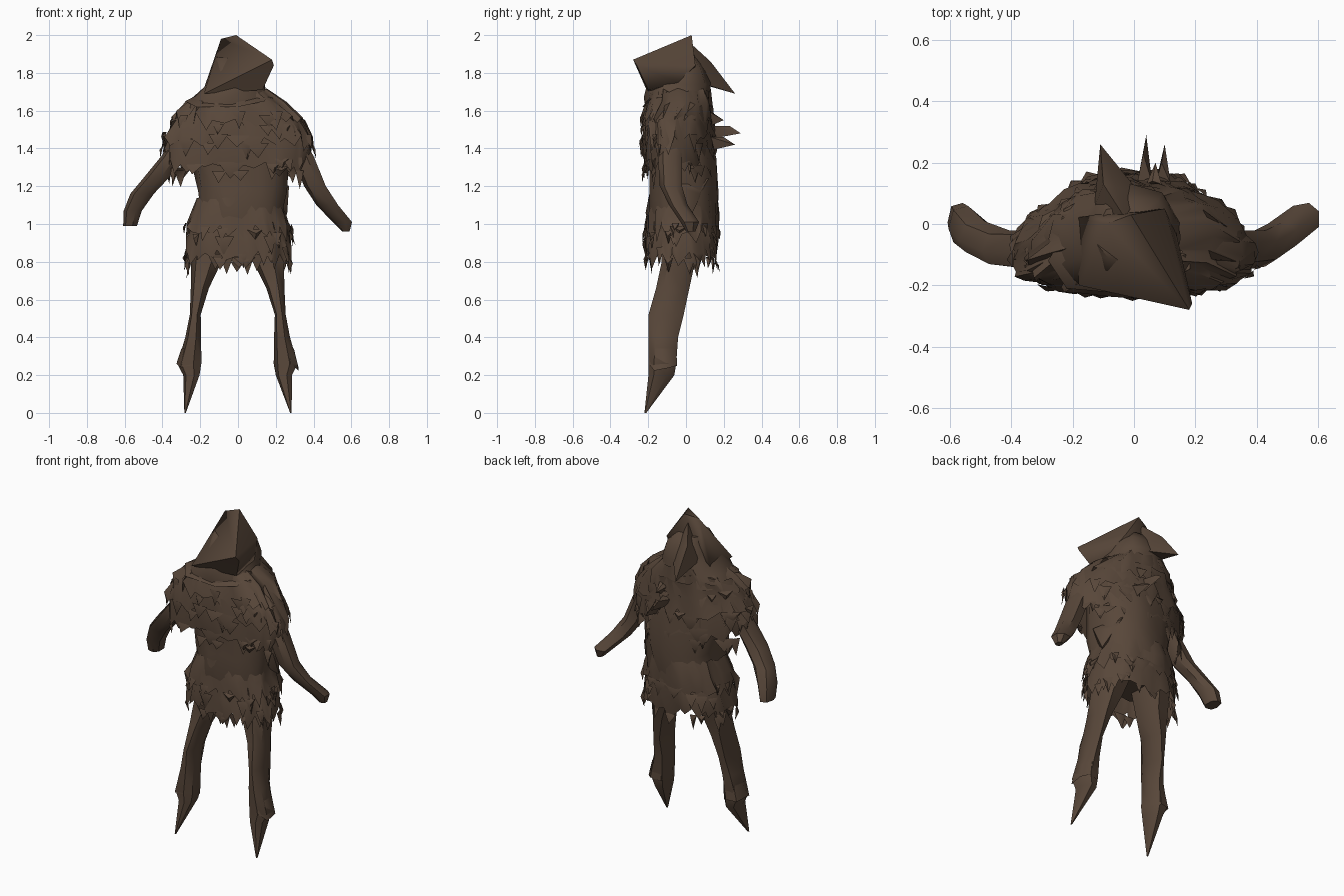
import bpy
import bmesh
import math
import random
from mathutils import Vector

random.seed(7)
default = bpy.data.objects.get("Cube")
if default:
    bpy.data.objects.remove(default)

brown = bpy.data.materials.new("dark_brown_cloth")
brown.use_nodes = True
brown.diffuse_color = (0.098, 0.063, 0.042, 1)
shader = next(n for n in brown.node_tree.nodes if n.type == "BSDF_PRINCIPLED")
shader.inputs["Base Color"].default_value = brown.diffuse_color
shader.inputs["Roughness"].default_value = 0.9


def finish(name, bm, angle=40):
    """Turn a bmesh into a shaded object."""
    bmesh.ops.recalc_face_normals(bm, faces=bm.faces)
    mesh = bpy.data.meshes.new(name)
    bm.to_mesh(mesh)
    bm.free()
    mesh.materials.append(brown)
    obj = bpy.data.objects.new(name, mesh)
    bpy.context.collection.objects.link(obj)
    bpy.ops.object.select_all(action="DESELECT")
    obj.select_set(True)
    bpy.context.view_layer.objects.active = obj
    bpy.ops.object.shade_smooth_by_angle(angle=math.radians(angle))


def surface_point(row, angle):
    """Point on a section: height, centre x, half width, front y, back y."""
    z, cx, rx, front, back = row
    broad = rx > 0.3  # shoulder sections are flat in front and taper behind
    cy = front + (0.3 if broad else 0.42) * (back - front)
    c, s = math.cos(angle), math.sin(angle)
    depth = back - cy if s > 0 else cy - front
    power = 1.05 if broad and s > 0 else 0.83
    x = cx + rx * math.copysign(abs(c) ** power, c)
    y = cy + depth * math.copysign(abs(s) ** power, s)
    return Vector((x, y, z))


def loft(name, rows, sides=8, rough=0.0, jag=0.0, caps=True, angle=40):
    """Skin the sections; jag tears the last one into a ragged hem."""
    bm = bmesh.new()
    rings = []
    for k, row in enumerate(rows):
        ring = []
        for i in range(sides):
            p = surface_point(row, math.tau * (i + 0.5) / sides)
            p += Vector(random.uniform(-rough, rough) for _ in range(3))
            if jag and k == len(rows) - 1:
                p.z += jag * (random.uniform(0, 0.5) if i % 2 else -random.random())
            ring.append(bm.verts.new(p))
        rings.append(ring)
    for a, b in zip(rings, rings[1:]):
        for i in range(sides):
            j = (i + 1) % sides
            bm.faces.new((a[i], a[j], b[j], b[i]))
    if caps:
        bm.faces.new(rings[0])
        bm.faces.new(rings[-1])
    finish(name, bm, angle)


def hull(name, points):
    """Folded solid wrapped round a few points."""
    bm = bmesh.new()
    for p in points:
        bm.verts.new(p)
    result = bmesh.ops.convex_hull(bm, input=bm.verts)
    loose = [g for g in result["geom_interior"] if isinstance(g, bmesh.types.BMVert)]
    bmesh.ops.delete(bm, geom=loose, context="VERTS")
    finish(name, bm, 55)


def shreds(name, row, count, length):
    """Small torn tabs that hang round a section and curl outward."""
    bm = bmesh.new()
    for _ in range(count):
        angle = random.uniform(0, math.tau)
        width = random.uniform(0.06, 0.18)
        drop = random.uniform(0.5, 1) * length
        up = Vector((0, 0, random.uniform(-0.03, 0.05)))
        left, right = (surface_point(row, angle + s * width) for s in (-1, 1))
        mid = surface_point(row, angle) + up
        out = Vector((math.cos(angle), math.sin(angle), 0))
        belly = mid + out * 0.015 - Vector((0, 0, drop * 0.4))
        tip = mid + out * random.uniform(-0.01, 0.025) - Vector((0, 0, drop))
        a, b, c, d = (bm.verts.new(p) for p in (left + up, right + up, belly, tip))
        bm.faces.new((a, b, c))
        bm.faces.new((a, c, d))
        bm.faces.new((c, b, d))
    finish(name, bm, 60)


# Torso
loft("torso", [
    (1.66, -0.02, 0.22, -0.20, 0.12),
    (1.50, 0, 0.27, -0.20, 0.13),
    (1.34, 0.01, 0.25, -0.19, 0.16),
    (1.18, 0.02, 0.23, -0.20, 0.165),
    (1.05, 0.01, 0.22, -0.20, 0.165),
    (0.92, 0, 0.23, -0.18, 0.14),
], sides=18, rough=0.014, angle=60)

# Ragged cape and skirt in overlapping tiers: sections, then tab count
tiers = {
    "cape_lower": ([(1.55, 0, 0.34, -0.20, 0.13), (1.43, 0, 0.385, -0.22, 0.14),
                    (1.31, 0, 0.37, -0.22, 0.15)], 26),
    "cape_middle": ([(1.63, -0.01, 0.26, -0.20, 0.13), (1.54, 0, 0.345, -0.22, 0.14),
                     (1.44, 0, 0.40, -0.23, 0.15)], 26),
    "cape_upper": ([(1.71, -0.01, 0.16, -0.18, 0.12), (1.64, -0.01, 0.26, -0.21, 0.13),
                    (1.55, 0, 0.345, -0.23, 0.14)], 26),
    "skirt_lower": ([(1.02, 0, 0.23, -0.19, 0.16), (0.92, 0, 0.27, -0.21, 0.17),
                     (0.83, 0, 0.28, -0.21, 0.16)], 20),
    "skirt_upper": ([(1.14, 0.01, 0.22, -0.19, 0.16), (1.05, 0, 0.25, -0.21, 0.17),
                     (0.96, 0, 0.28, -0.22, 0.17)], 26),
}
for name, (rows, count) in tiers.items():
    loft(name, rows, sides=42, rough=0.013, jag=0.075, caps=False, angle=55)
    shreds(name + "_shreds", rows[-1], count, 0.1)

# Longer torn strips at the front of the skirt
for x in (-0.12, -0.06, 0.05, 0.1):
    hull("skirt_strip", [(x - 0.04, -0.19, 0.84), (x + 0.04, -0.2, 0.84),
                         (x, -0.18, 0.83), (x, -0.18, 0.71 + abs(x) * 0.4)])

# Hood: draped base, folded peak with a forward point, and a back flap
loft("hood_base", [
    (1.60, -0.03, 0.26, -0.21, 0.13),
    (1.67, -0.04, 0.20, -0.22, 0.13),
    (1.74, -0.01, 0.155, -0.20, 0.13),
    (1.82, -0.01, 0.13, -0.17, 0.10),
    (1.88, -0.03, 0.09, -0.12, 0.06),
], sides=10, rough=0.006, angle=60)
hull("hood_peak", [
    (-0.09, 0, 1.98), (-0.01, 0.03, 2.0), (0.18, -0.28, 1.87), (0.19, -0.26, 1.84),
    (-0.14, -0.09, 1.82), (-0.13, 0.03, 1.82), (0.1, 0.05, 1.84), (0.14, -0.04, 1.75),
    (-0.18, -0.2, 1.69), (0.13, -0.2, 1.71), (-0.19, 0.02, 1.69),
])
hull("hood_back_flap", [
    (-0.03, 0.02, 1.96), (-0.1, 0.13, 1.86), (-0.06, 0.12, 1.85), (-0.11, 0.26, 1.69),
    (-0.13, 0.05, 1.75), (-0.1, 0.13, 1.73), (0.02, 0.1, 1.74),
])
hull("collar_fold", [
    (-0.28, -0.12, 1.65), (-0.22, -0.21, 1.62), (0.14, -0.21, 1.65),
    (0.17, -0.1, 1.70), (-0.1, -0.12, 1.74), (-0.2, 0.02, 1.67), (0, -0.23, 1.62),
])

# Loose torn ends on the back and side
for tip in ((0.04, 0.29, 1.48), (0.1, 0.26, 1.42), (0.07, 0.2, 1.55)):
    x, y, z = tip
    hull("back_rag", [(x - 0.03, 0.13, z + 0.02), (x + 0.02, 0.13, z + 0.04),
                      (x, 0.13, z - 0.03), (x - 0.01, y - 0.06, z + 0.04), tip])
hull("side_rag", [(0.18, -0.08, 1.26), (0.27, -0.04, 1.2), (0.26, 0.03, 1.05),
                  (0.18, 0.12, 1.24), (0.18, -0.05, 1.02), (0.24, 0.07, 1.16)])

# Arms, bent differently
shoulder = [(1.50, 0.26, 0.06, -0.13, 0), (1.36, 0.345, 0.06, -0.15, -0.02)]
left_forearm = [
    (1.20, 0.41, 0.06, -0.14, -0.02),
    (1.10, 0.475, 0.06, -0.09, 0.01),
    (1.01, 0.555, 0.053, -0.03, 0.07),
    (0.96, 0.572, 0.02, 0, 0.05),
]
right_forearm = [
    (1.25, 0.425, 0.07, -0.14, -0.02),
    (1.16, 0.505, 0.065, -0.10, 0.01),
    (1.07, 0.555, 0.05, -0.07, 0.06),
    (0.99, 0.57, 0.038, -0.04, 0.07),
]
leg = [
    (0.98, 0.13, 0.10, -0.14, 0.12),
    (0.80, 0.165, 0.085, -0.13, 0.05),
    (0.66, 0.20, 0.05, -0.16, 0.02),
    (0.52, 0.225, 0.03, -0.2, -0.01),
    (0.40, 0.235, 0.044, -0.2, -0.04),
    (0.26, 0.255, 0.066, -0.20, -0.05),
    (0.20, 0.245, 0.045, -0.20, -0.06),
    (0, 0.28, 0.004, -0.22, -0.21),
]
cuff = [(0.34, 0.25, 0.05, -0.19, -0.05), (0.25, 0.26, 0.066, -0.2, -0.045)]

# Limbs and torn cuffs, one set per side
for side, s, forearm in (("left", 1, left_forearm), ("right", -1, right_forearm)):
    for part, rows in (("arm", shoulder + forearm), ("leg", leg), ("cuff", cuff)):
        placed = [(z, s * cx, rx, front, back) for z, cx, rx, front, back in rows]
        torn = 0.03 if part == "cuff" else 0
        loft(f"{side}_{part}", placed, sides=7, jag=torn, caps=not torn, angle=45)
